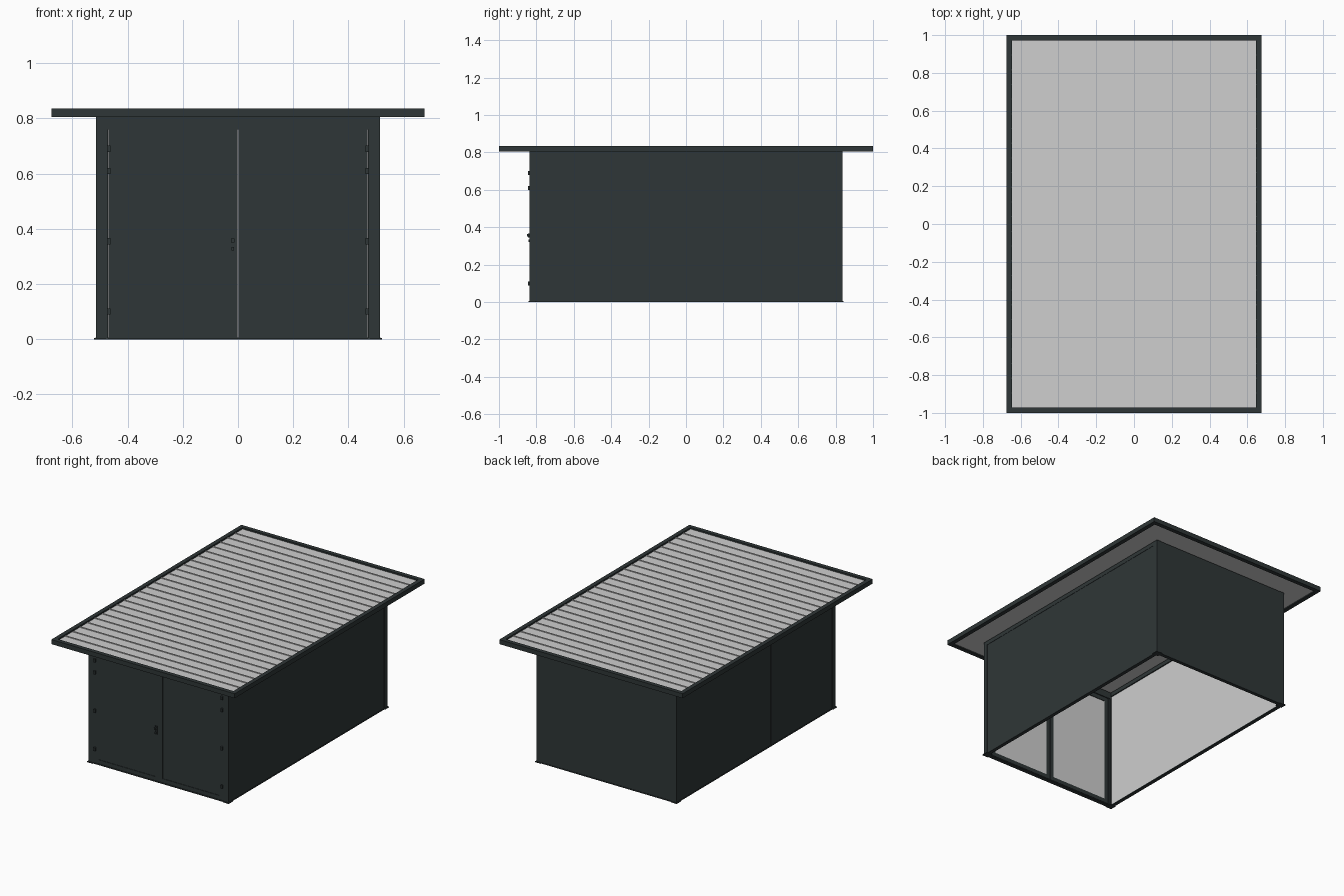
import bpy, bmesh
from mathutils import Vector

if "Cube" in bpy.data.objects:
    bpy.data.objects.remove(bpy.data.objects["Cube"])


def material(name, rgb):
    m = bpy.data.materials.new(name)
    m.diffuse_color = (*rgb, 1)
    m.use_nodes = True
    m.node_tree.nodes["Principled BSDF"].inputs["Base Color"].default_value = m.diffuse_color
    return m


DARK = material("anthracite", (0.028, 0.037, 0.038))
LIGHT = material("light grey", (0.62, 0.62, 0.62))


def finish(name, bm, mats):
    me = bpy.data.meshes.new(name)
    bmesh.ops.recalc_face_normals(bm, faces=bm.faces)
    bm.to_mesh(me)
    bm.free()
    for m in mats:
        me.materials.append(m)
    ob = bpy.data.objects.new(name, me)
    bpy.context.collection.objects.link(ob)
    return ob


def box(name, x, y, z, inward=None, mat=DARK):
    """Box from ranges; the face looking along 'inward' gets the grey lining."""
    bm = bmesh.new()
    bmesh.ops.create_cube(bm, size=1)
    for v in bm.verts:
        v.co = Vector([(r[0] + r[1]) / 2 + c * (r[1] - r[0]) for r, c in zip((x, y, z), v.co)])
    bm.normal_update()
    if inward:
        for f in bm.faces:
            if f.normal.dot(Vector(inward)) > 0.9:
                f.material_index = 1
    return finish(name, bm, [mat, LIGHT])


def mirrored(a, s):
    return tuple(sorted((a[0] * s, a[1] * s)))


def frame(name, x, z, w, y):
    """Mitred door frame: inset the front rectangle, drop the middle, extrude back."""
    bm = bmesh.new()
    outer = [(x[0], z[0]), (x[1], z[0]), (x[1], z[1]), (x[0], z[1])]
    inner = [(x[0] + w, z[0] + w), (x[1] - w, z[0] + w), (x[1] - w, z[1] - w), (x[0] + w, z[1] - w)]
    o = [bm.verts.new((a, y[0], b)) for a, b in outer]
    i = [bm.verts.new((a, y[0], b)) for a, b in inner]
    faces = [bm.faces.new((o[k], o[(k + 1) % 4], i[(k + 1) % 4], i[k])) for k in range(4)]
    ext = bmesh.ops.extrude_face_region(bm, geom=faces, use_keep_orig=True)
    for v in ext["geom"]:
        if isinstance(v, bmesh.types.BMVert):
            v.co.y = y[1]
    return finish(name, bm, [DARK])


TOP = 0.805      # wall height
RX, RY = 0.675, 1.0   # roof half sizes
T = 0.028        # fascia width

# roof fascia
for s, n in ((-1, "front"), (1, "back")):
    box(n + "_fascia", (-RX, RX), mirrored((RY - T, RY), s), (TOP, 0.835))
for s, n in ((-1, "left"), (1, "right")):
    box(n + "_fascia", mirrored((RX - T, RX), s), (-RY + T, RY - T), (TOP, 0.835))

# ribbed roof sheet, extruded across x
count, base, high = 25, 0.825, 0.830
pitch = 2 * (RY - T) / count
profile = [(-RY + T, 0.812), (-RY + T, base)]
for k in range(1, count):
    y = -RY + T + k * pitch
    profile += [(y - 0.003, base), (y - 0.003, high), (y + 0.003, high), (y + 0.003, base)]
profile += [(RY - T, base), (RY - T, 0.812)]
bm = bmesh.new()
face = bm.faces.new([bm.verts.new((-RX + T, y, z)) for y, z in profile])
ext = bmesh.ops.extrude_face_region(bm, geom=[face], use_keep_orig=True)
for v in ext["geom"]:
    if isinstance(v, bmesh.types.BMVert):
        v.co.x = RX - T
finish("roof_sheet", bm, [LIGHT])

# corner posts with foot plates
for sx, nx in ((-1, "left"), (1, "right")):
    for sy, ny in ((-1, "front"), (1, "back")):
        box(f"{ny}_{nx}_post", mirrored((0.483, 0.515), sx), mirrored((0.805, 0.837), sy), (0, TOP))
        box(f"{ny}_{nx}_foot", mirrored((0.478, 0.522), sx), mirrored((0.80, 0.843), sy), (0, 0.005))

# side walls: outer skin dark, inside lined in light grey
box("right_wall", (0.495, 0.513), (-0.805, 0.805), (0.005, TOP), (-1, 0, 0))
for n, y in (("front", (-0.805, -0.16)), ("back", (0.16, 0.805))):
    box("left_wall_" + n, (-0.513, -0.495), y, (0.005, TOP), (1, 0, 0))
box("left_side_door", (-0.511, -0.497), (-0.16, 0.16), (0.005, TOP), (1, 0, 0))
box("back_wall", (-0.483, 0.483), (0.817, 0.835), (0.005, TOP), (0, -1, 0))

# sill rails and top rails
for s, n in ((-1, "left"), (1, "right")):
    box(n + "_sill", mirrored((0.492, 0.516), s), (-0.805, 0.805), (0, 0.006))
    box(n + "_top_rail", mirrored((0.488, 0.515), s), (-0.805, 0.805), (0.778, TOP))
box("back_sill", (-0.483, 0.483), (0.814, 0.838), (0, 0.006))
box("front_sill", (-0.483, 0.483), (-0.838, -0.812), (0, 0.004))

# front header and jambs
box("front_header", (-0.483, 0.483), (-0.833, -0.805), (0.76, TOP))
for s, n in ((-1, "left"), (1, "right")):
    box(n + "_jamb", mirrored((0.47, 0.483), s), (-0.833, -0.808), (0.004, 0.76))

# double doors: mitred frame, lined panel, hinges
for s, n in ((-1, "left"), (1, "right")):
    frame(n + "_door_frame", mirrored((0.001, 0.469), s), (0.005, 0.759), 0.027, (-0.832, -0.81))
    box(n + "_door_panel", mirrored((0.026, 0.443), s), (-0.829, -0.814), (0.031, 0.733), (0, 1, 0))
    for k, z in enumerate((0.10, 0.355, 0.61, 0.69)):
        box(f"{n}_hinge_{k + 1}", mirrored((0.462, 0.474), s), (-0.846, -0.83), (z - 0.011, z + 0.011))

# door handle and lock
box("handle_plate", (-0.026, -0.012), (-0.836, -0.83), (0.315, 0.372))
box("door_handle", (-0.025, -0.013), (-0.85, -0.835), (0.35, 0.365))
box("door_lock", (-0.024, -0.014), (-0.843, -0.835), (0.322, 0.334))
